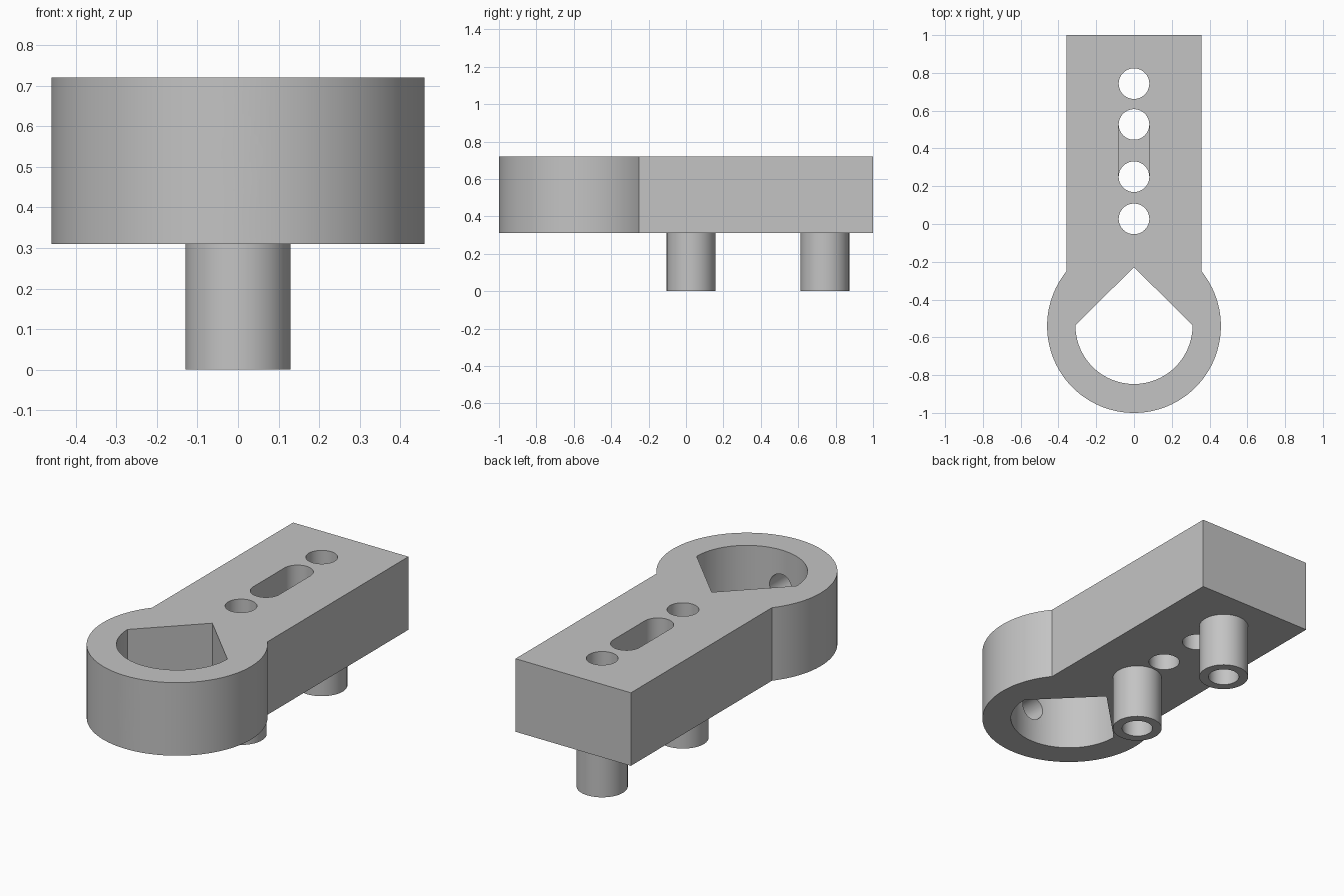
import bpy, bmesh
from math import pi, sin, cos, asin, radians
from mathutils import Matrix

if "Cube" in bpy.data.objects:
    bpy.data.objects.remove(bpy.data.objects["Cube"])

BOTTOM, TOP = 0.31, 0.72
HALF_W, RING_R, RING_Y = 0.358, 0.46, -0.54
HOLE_R, POST_R = 0.081, 0.13
POST_Y = (0.027, 0.743)
SLOT_Y = (0.25, 0.527)
SLOT_FLOOR = 0.52

grey = bpy.data.materials.new("plain grey")
grey.use_nodes = True
colour = (0.55, 0.55, 0.55, 1)
grey.diffuse_color = colour
grey.node_tree.nodes["Principled BSDF"].inputs["Base Color"].default_value = colour


def arc(x, y, r, start, end, n):
    """Points along an arc, both ends included."""
    return [(x + r * cos(start + (end - start) * i / n),
             y + r * sin(start + (end - start) * i / n)) for i in range(n + 1)]


def circle(x, y, r, n=64):
    return arc(x, y, r, 0, 2 * pi, n)[:-1]


def prism(name, outline, z0, z1, matrix=None):
    """Solid made by extruding a counter-clockwise outline upward."""
    bm = bmesh.new()
    face = bm.faces.new([bm.verts.new((x, y, z0)) for x, y in outline])
    moved = bmesh.ops.extrude_face_region(bm, geom=[face])["geom"]
    bmesh.ops.translate(bm, vec=(0, 0, z1 - z0),
                        verts=[v for v in moved if isinstance(v, bmesh.types.BMVert)])
    bmesh.ops.recalc_face_normals(bm, faces=bm.faces)
    if matrix:
        bm.transform(matrix)
    mesh = bpy.data.meshes.new(name)
    bm.to_mesh(mesh)
    bm.free()
    mesh.materials.append(grey)
    obj = bpy.data.objects.new(name, mesh)
    bpy.context.collection.objects.link(obj)
    return obj


def combine(target, other, operation):
    """Apply a boolean and discard the helper."""
    mod = target.modifiers.new(other.name, "BOOLEAN")
    mod.operation, mod.solver, mod.object = operation, "EXACT", other
    bpy.ops.object.select_all(action="DESELECT")
    target.select_set(True)
    bpy.context.view_layer.objects.active = target
    bpy.ops.object.modifier_apply(modifier=mod.name)
    bpy.data.objects.remove(other)


# Arm and ring outline, extruded as one block
neck = pi / 2 - asin(HALF_W / RING_R)
outline = arc(0, RING_Y, RING_R, pi - neck, 2 * pi + neck, 120)
outline += [(HALF_W, 1), (-HALF_W, 1)]
bracket = prism("bracket", outline, BOTTOM, TOP)

# Two hollow posts below the arm
for y in POST_Y:
    combine(bracket, prism("post", circle(0, y, POST_R), 0, BOTTOM + 0.08), "UNION")

# Four vertical bores: two through the posts, two at the slot ends
for y in POST_Y + SLOT_Y:
    combine(bracket, prism("bore", circle(0, y, HOLE_R), -0.1, TOP + 0.1), "DIFFERENCE")

# Blind slot joining the two middle bores
slot = arc(0, SLOT_Y[1], HOLE_R, 0, pi, 32) + arc(0, SLOT_Y[0], HOLE_R, pi, 2 * pi, 32)
combine(bracket, prism("slot", slot, SLOT_FLOOR, TOP + 0.1), "DIFFERENCE")

# Teardrop opening in the ring
teardrop = arc(0, RING_Y + 0.003, 0.31, pi, 2 * pi, 72) + [(0, -0.228)]
combine(bracket, prism("opening", teardrop, 0.2, TOP + 0.1), "DIFFERENCE")

# Round screw hole through the front wall of the ring
screw = prism("screw_hole", circle(0, 0.515, 0.069), 0.65, 1.1,
              Matrix.Rotation(radians(90), 4, "X"))
combine(bracket, screw, "DIFFERENCE")

bracket.select_set(True)
bpy.context.view_layer.objects.active = bracket
bpy.ops.object.shade_smooth_by_angle(angle=radians(30))
